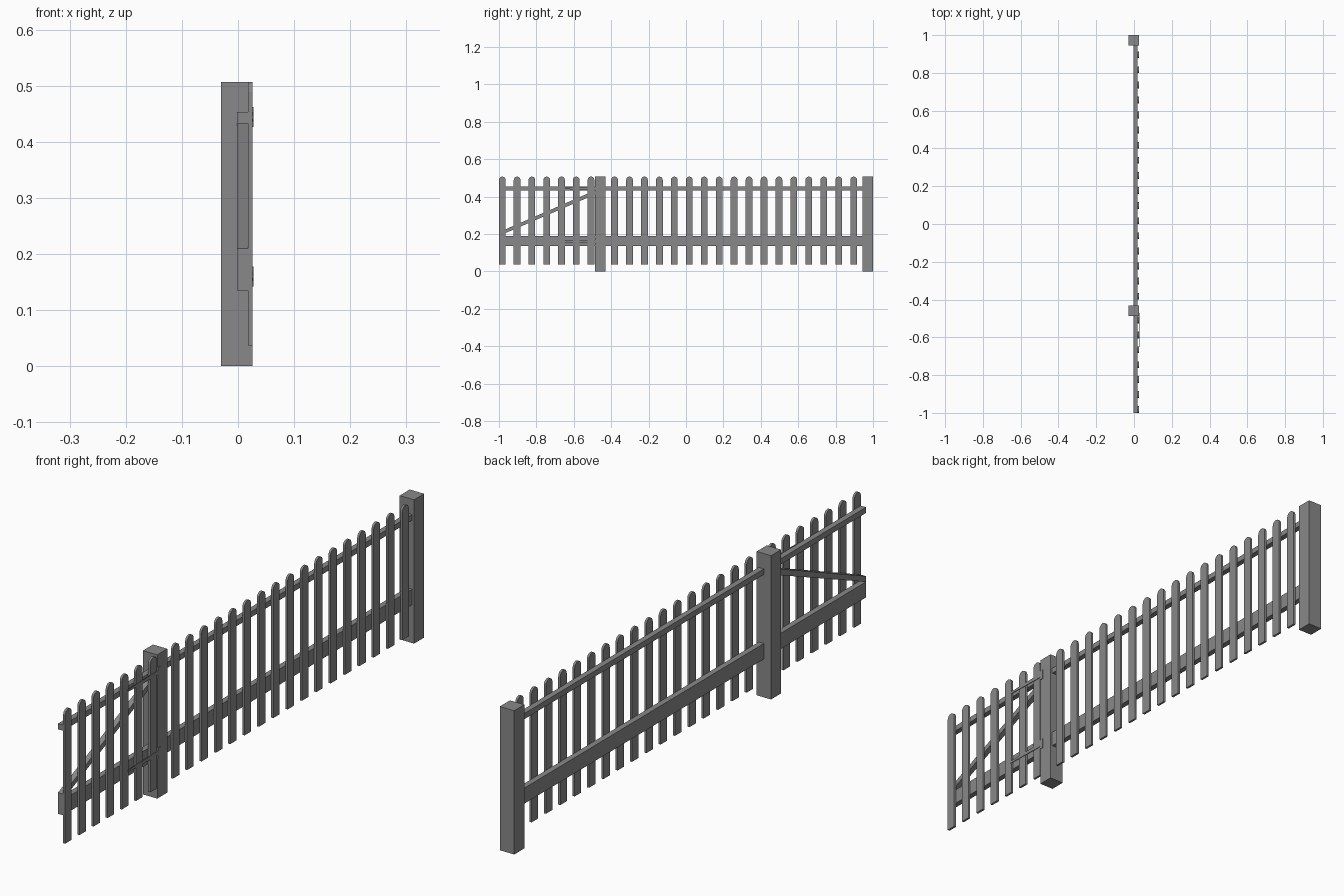
import bpy, bmesh, math

cube = bpy.data.objects.get("Cube")
if cube:
    bpy.data.objects.remove(cube, do_unlink=True)

grey = bpy.data.materials.new("weathered_grey")
grey.use_nodes = True
grey.diffuse_color = (0.25, 0.25, 0.25, 1)
grey.node_tree.nodes["Principled BSDF"].inputs["Base Color"].default_value = (0.25, 0.25, 0.25, 1)


def slab(name, outline, x0, x1):
    """Extrude a (y, z) outline from x0 to x1."""
    bm = bmesh.new()
    face = bm.faces.new([bm.verts.new((x0, y, z)) for y, z in outline])
    ext = bmesh.ops.extrude_face_region(bm, geom=[face])["geom"]
    moved = [v for v in ext if isinstance(v, bmesh.types.BMVert)]
    bmesh.ops.translate(bm, verts=moved, vec=(x1 - x0, 0, 0))
    bmesh.ops.recalc_face_normals(bm, faces=bm.faces)
    mesh = bpy.data.meshes.new(name)
    bm.to_mesh(mesh)
    bm.free()
    mesh.materials.append(grey)
    obj = bpy.data.objects.new(name, mesh)
    bpy.context.collection.objects.link(obj)
    return obj


def box(name, x, y, z):
    return slab(name, [(y[0], z[0]), (y[1], z[0]), (y[1], z[1]), (y[0], z[1])], *x)


TOP = 0.507
POST_X, RAIL_X, PICKET_X = (-0.03, 0.026), (-0.002, 0.018), (0.018, 0.026)
HINGE_POST, END_POST = (-0.487, -0.431), (0.944, 1.0)

# Posts
box("hinge_post", POST_X, HINGE_POST, (0, TOP))
box("end_post", POST_X, END_POST, (0, TOP))

# Rails of the gate and of the fixed fence
for part, span in (("gate", (-1.0, HINGE_POST[0])), ("fence", (HINGE_POST[1], END_POST[0]))):
    box(part + "_top_rail", RAIL_X, span, (0.433, 0.453))
    box(part + "_bottom_rail", RAIL_X, span, (0.135, 0.19))

# Diagonal gate brace
slab("gate_brace", [(-1.0, 0.19), (-0.487, 0.411), (-0.487, 0.433), (-1.0, 0.21)], *RAIL_X)


# Round-topped pickets
def picket(name, y):
    r, steps = 0.018, 8
    arch = [(y + r * math.cos(math.pi * i / steps),
             TOP - r + r * math.sin(math.pi * i / steps)) for i in range(steps + 1)]
    slab(name, [(y - r, 0.037), (y + r, 0.037)] + arch, *PICKET_X)


for i in range(7):
    picket(f"gate_picket_{i + 1}", -0.982 + 0.079 * i)
for i in range(17):
    picket(f"fence_picket_{i + 1}", -0.382 + 0.0799 * i)

# Tapered strap hinges with a plate on the post
for name, z in (("top_hinge", 0.444), ("bottom_hinge", 0.16)):
    slab(name + "_strap", [(-0.65, z - 0.004), (-0.487, z - 0.008),
                           (-0.487, z + 0.008), (-0.65, z + 0.004)], 0.026, 0.028)
    box(name + "_plate", (0.026, 0.028), (-0.487, -0.472), (z - 0.018, z + 0.018))
